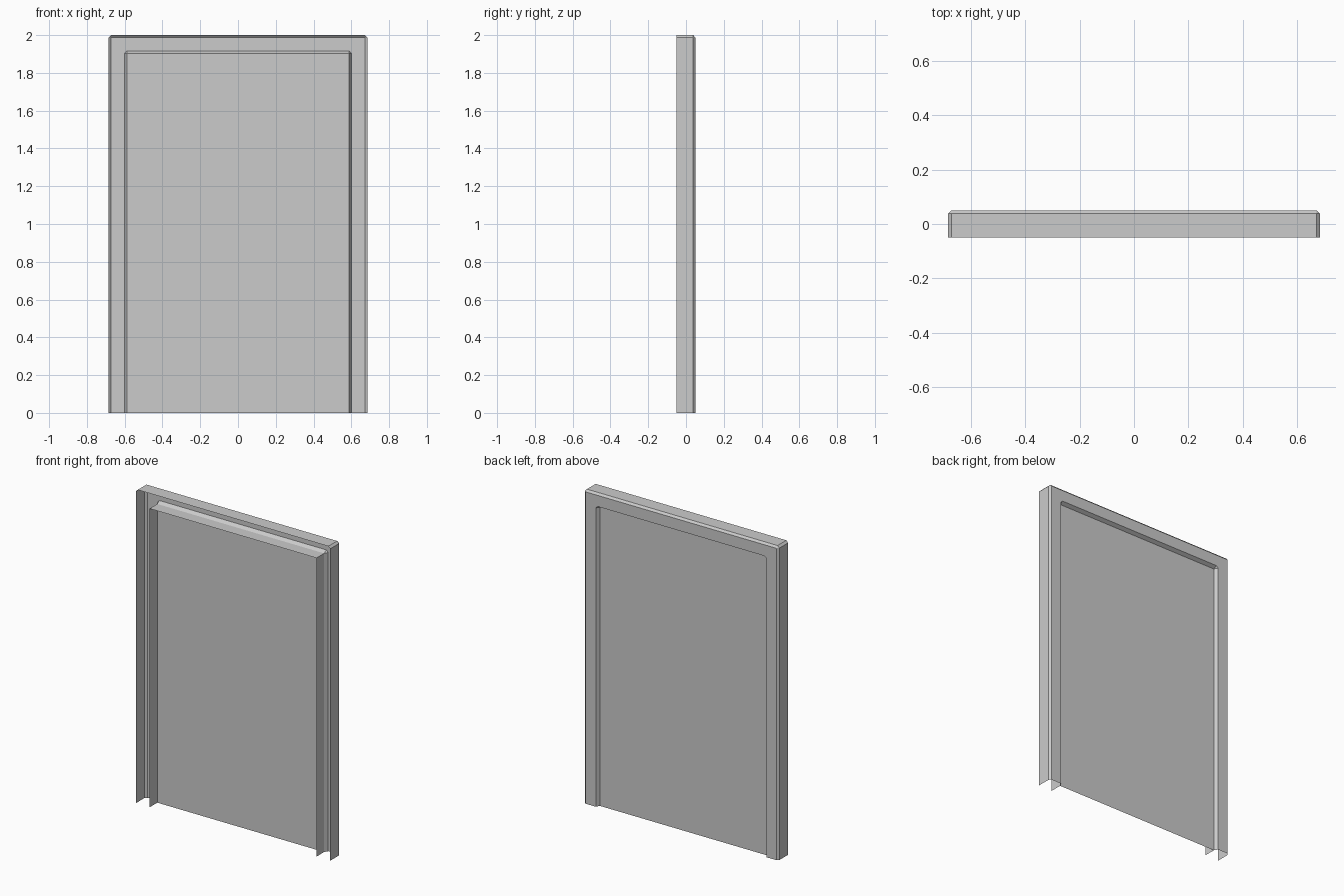
import bpy, bmesh

if "Cube" in bpy.data.objects:
    bpy.data.objects.remove(bpy.data.objects["Cube"])


def arch(bm, w, h, y, c):
    """Open-bottomed door-shaped loop with chamfered upper corners."""
    pts = [(-w, 0), (-w, h - c), (-w + c, h), (w - c, h), (w, h - c), (w, 0)]
    return [bm.verts.new((x, y, z)) for x, z in pts]


def finish(bm, name):
    bmesh.ops.remove_doubles(bm, verts=bm.verts[:], dist=0.0001)
    me = bpy.data.meshes.new(name)
    bm.to_mesh(me)
    bm.free()
    ob = bpy.data.objects.new(name, me)
    bpy.context.collection.objects.link(ob)
    return ob


# Frame: outer wall, bevel, flat casing, recess slope, inner wall
bev = 0.013
profile = [
    (0.685, 2.000, -0.05, bev),
    (0.685, 2.000, 0.038, bev),
    (0.672, 1.987, 0.05, 0),
    (0.601, 1.916, 0.05, bev),
    (0.588, 1.903, 0.027, 0),
    (0.588, 1.903, -0.05, 0),
]
bm = bmesh.new()
loops = [arch(bm, *p) for p in profile]
for a, b in zip(loops, loops[1:]):
    for i in range(len(a) - 1):
        bm.faces.new((a[i], a[i + 1], b[i + 1], b[i]))
finish(bm, "door_frame")

# Door panel: single sheet set back inside the frame, facing the back
bm = bmesh.new()
w, h, y = 0.588, 1.903, 0.027
bm.faces.new([bm.verts.new(p) for p in
              ((-w, y, 0), (-w, y, h), (w, y, h), (w, y, 0))])
finish(bm, "door_panel")
